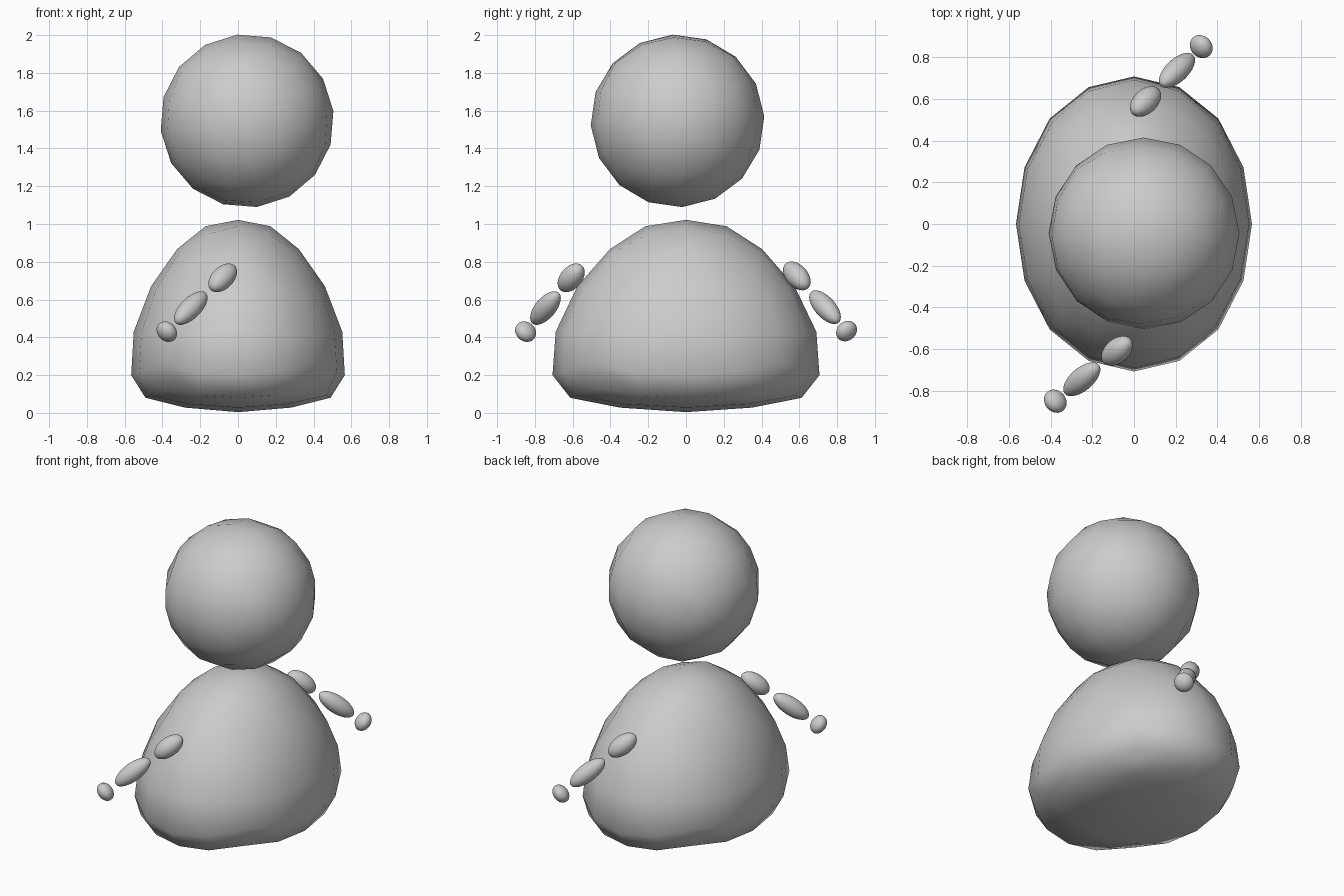
import bpy, bmesh, math
from mathutils import Vector, Matrix

if "Cube" in bpy.data.objects:
    bpy.data.objects.remove(bpy.data.objects["Cube"])


def finish(bm, name):
    bmesh.ops.recalc_face_normals(bm, faces=bm.faces)
    for f in bm.faces:
        f.smooth = True
    mesh = bpy.data.meshes.new(name)
    bm.to_mesh(mesh)
    bm.free()
    ob = bpy.data.objects.new(name, mesh)
    bpy.context.collection.objects.link(ob)
    return ob


def quad_sphere():
    # cube with a 4 x 4 grid per side, rounded to a unit sphere
    bm = bmesh.new()
    bmesh.ops.create_cube(bm, size=2)
    bmesh.ops.subdivide_edges(bm, edges=bm.edges[:], cuts=3, use_grid_fill=True)
    for v in bm.verts:
        v.co = Vector([math.tan(c * math.pi / 4) for c in v.co]).normalized()
    return bm


# head: slightly tilted low-poly ball
bm = quad_sphere()
head = finish(bm, "head")
head.scale = (0.46, 0.46, 0.46)
head.location = (0.048, -0.045, 1.546)
head.rotation_euler = (math.radians(3), math.radians(-6.5), 0)

# body: ball reshaped by a dome profile of (width factor, height) per 22.5 degrees
PROFILE = [(0.444, 1.022), (0.45, 0.988), (0.456, 0.867), (0.498, 0.67),
           (0.552, 0.43), (0.612, 0.20), (0.693, 0.08), (0.735, 0.028), (0.74, 0.004)]
bm = quad_sphere()
for v in bm.verts:
    t = math.acos(max(-1, min(1, v.co.z))) / math.radians(22.5)
    i = min(int(t), 7)
    w, z = Vector(PROFILE[i]).lerp(Vector(PROFILE[i + 1]), t - i)
    v.co = (v.co.x * w, v.co.y * w * 1.25, z)
finish(bm, "body")


# arms: three beads each, stretched or flattened along the arm direction
BEADS = [("upper_arm", 0.058, 0.10), ("forearm", 0.055, 0.128), ("hand", 0.059, 0.045)]


def arm(side, direction, centres):
    rot = Vector(direction).to_track_quat('Z', 'Y')
    for (part, radius, length), centre in zip(BEADS, centres):
        bm = bmesh.new()
        bmesh.ops.create_uvsphere(bm, u_segments=32, v_segments=16, radius=1)
        bm.transform(Matrix.Diagonal((radius, radius, length, 1)))
        ob = finish(bm, f"{side}_{part}")
        ob.rotation_mode = 'QUATERNION'
        ob.rotation_quaternion = rot
        ob.location = centre


arm("front", (-0.61, -0.52, -0.61),
    [(-0.081, -0.608, 0.715), (-0.25, -0.744, 0.555), (-0.377, -0.849, 0.43)])
arm("back", (0.58, 0.55, -0.61),
    [(0.055, 0.587, 0.725), (0.206, 0.736, 0.56), (0.322, 0.85, 0.433)])
